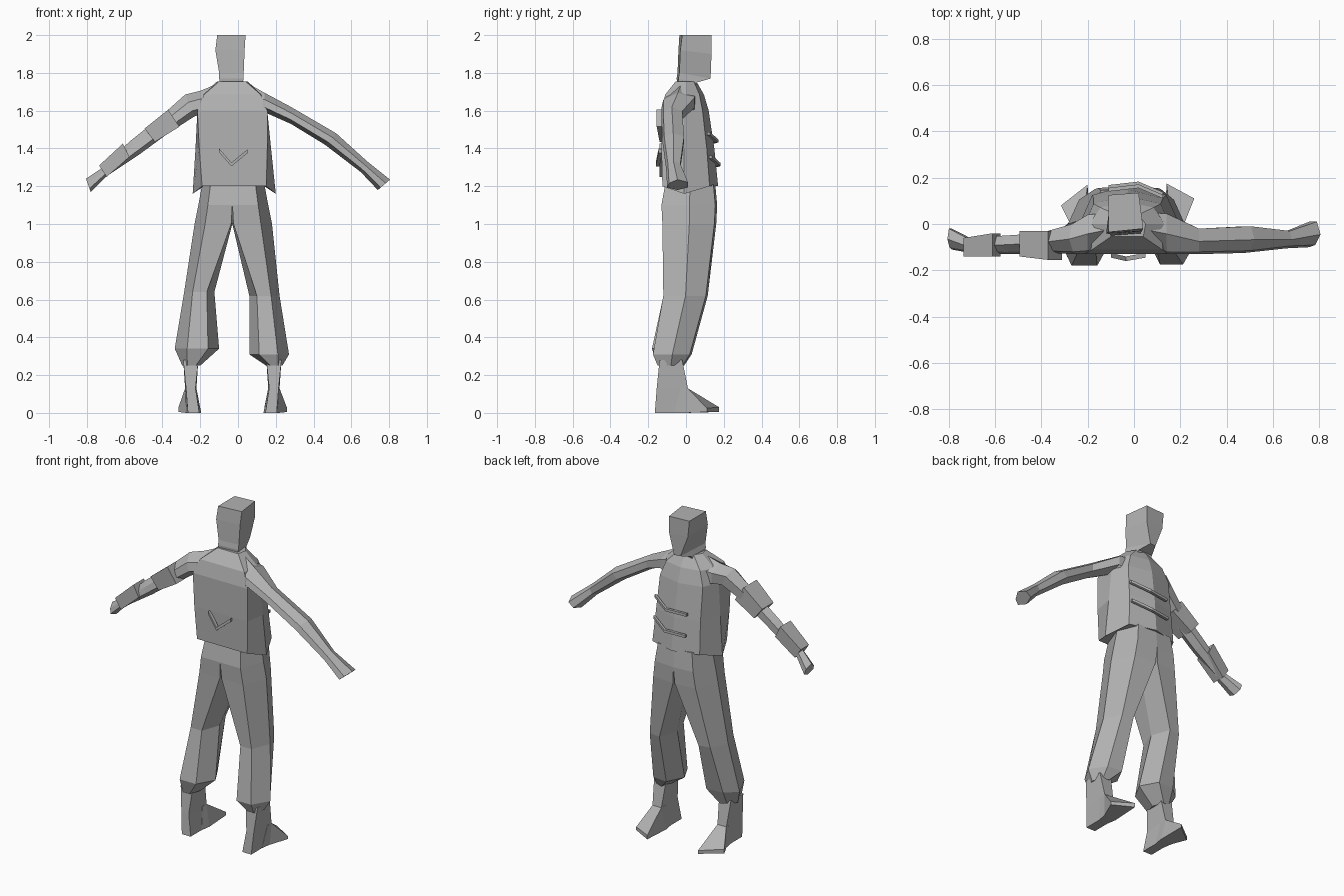
import bpy, bmesh
from mathutils import Vector

if "Cube" in bpy.data.objects:
    bpy.data.objects.remove(bpy.data.objects["Cube"])

grey = bpy.data.materials.new("plain grey")
grey.diffuse_color = (0.45, 0.45, 0.45, 1)
grey.use_nodes = True
grey.node_tree.nodes["Principled BSDF"].inputs["Base Color"].default_value = grey.diffuse_color


def loft(name, rings):
    """Skin a list of equal-length point rings and cap both ends."""
    bm = bmesh.new()
    rows = [[bm.verts.new(p) for p in r] for r in rings]
    n = len(rows[0])
    for a, b in zip(rows, rows[1:]):
        for i in range(n):
            j = (i + 1) % n
            bm.faces.new((a[i], a[j], b[j], b[i]))
    bm.faces.new(rows[0][::-1])
    bm.faces.new(rows[-1])
    bmesh.ops.recalc_face_normals(bm, faces=bm.faces)
    me = bpy.data.meshes.new(name)
    bm.to_mesh(me)
    bm.free()
    me.materials.append(grey)
    ob = bpy.data.objects.new(name, me)
    bpy.context.collection.objects.link(ob)
    return ob


def body_ring(z, cx, back, side, front, y0, ym, y1, drop=0):
    """Flat back, wide sides and a pointed front."""
    yf = ym + (y1 - ym) * 0.75
    return [(cx - back, y0, z), (cx + back, y0, z), (cx + side, ym, z - drop),
            (cx + front, yf, z), (cx, y1, z), (cx - front, yf, z), (cx - side, ym, z - drop)]


def leg_ring(z, inner, outer, y0, y1, square=0.25, shift=0):
    """Six-sided leg section; square = 0 gives a flat inner side that meets the other leg."""
    w, ym = outer - inner, (y0 + y1) / 2
    return [(inner + w * square, y0, z), (outer - w * .28, y0, z), (outer, ym + shift, z),
            (outer - w * .3, y1 - .01, z), (inner + w * square, y1, z), (inner, ym, z)]


def arm_ring(top, bottom, y0, y1):
    """Six-sided tilted arm section between a top and a bottom (x, z) point."""
    t, b = Vector((top[0], 0, top[1])), Vector((bottom[0], 0, bottom[1]))
    ym = (y0 + y1) / 2
    return [tuple(t.lerp(b, f) + Vector((0, y, 0))) for f, y in
            ((0, ym), (.35, y0 + .01), (.75, y0), (1, ym), (.75, y1), (.25, y1))]


# Head: tapered block, slightly turned, narrowing to a jutting chin
loft("head", [
    [(-.09, -.04, 1.72), (.02, -.04, 1.72), (.02, .05, 1.73), (-.08, .05, 1.73)],
    [(-.10, -.05, 1.77), (.03, -.04, 1.77), (.015, .06, 1.75), (-.08, .06, 1.75)],
    [(-.10, -.045, 1.80), (.03, -.035, 1.80), (-.01, .13, 1.77), (-.05, .125, 1.77)],
    [(-.12, -.04, 1.92), (.035, -.03, 1.92), (.02, .135, 1.90), (-.10, .125, 1.90)],
    [(-.11, -.035, 2.0), (.04, -.02, 2.0), (.02, .135, 2.0), (-.11, .125, 2.0)],
])

# Jacket body, hem dropping at the sides
loft("jacket", [
    body_ring(1.20, -.02, .17, .22, .16, -.125, -.01, .17, .04),
    body_ring(1.40, -.025, .18, .20, .15, -.13, -.01, .15),
    body_ring(1.60, -.03, .185, .185, .145, -.13, -.01, .12),
    body_ring(1.685, -.03, .15, .16, .115, -.11, 0, .095),
    body_ring(1.755, -.03, .07, .08, .05, -.055, 0, .055),
])

# Trouser legs meeting at the seat, baggy below the knee, gathered at the ankle
loft("left_trouser_leg", [leg_ring(*r) for r in (
    (1.21, -.03, -.19, -.11, .155, 0), (1.10, -.03, -.21, -.13, .165, 0),
    (1.0, -.03, -.23, -.125, .16, .03), (.64, -.125, -.285, -.115, .115),
    (.34, -.10, -.335, -.18, .03, .25, .035), (.25, -.20, -.295, -.15, -.01))])
loft("right_trouser_leg", [leg_ring(*r) for r in (
    (1.21, -.03, .14, -.11, .155, 0), (1.10, -.03, .16, -.13, .165, 0),
    (1.0, -.03, .18, -.125, .16, .03), (.62, .06, .22, -.12, .115),
    (.31, .06, .27, -.175, .03), (.25, .15, .235, -.15, -.01))])


def foot(name, ankle, heel, toe):
    """Shin narrowing to the ankle, then a wedge to a splayed toe edge."""
    (a0, a1), (h0, h1) = ankle, heel
    mid = (a0 + a1) / 2
    loft(name + "_ankle", [
        [(a0, -.14, .28), (a1, -.14, .28), (a1, -.02, .28), (a0, -.02, .28)],
        [(mid - .025, -.155, .13), (mid + .025, -.155, .13), (mid + .03, .01, .13), (mid - .03, .01, .13)],
        [(h0, -.165, 0), (h1, -.165, 0), (h1, 0, 0), (h0, 0, 0)]])
    (x0, y0), (x1, y1) = toe
    loft(name + "_shoe", [
        [(h0, -.06, 0), (h1, -.06, 0), (mid + .03, -.03, .13), (mid - .03, -.03, .13)],
        [(h0 - .01, 0, 0), (h1 + .01, 0, 0), (mid + .03, .01, .13), (mid - .03, .01, .13)],
        [(x0, y0, .005), (x1, y1, .005), (x1, y1, .025), (x0, y0, .03)]])


foot("left", (-.29, -.21), (-.265, -.205), ((-.315, .08), (-.20, .17)))
foot("right", (.15, .23), (.145, .205), ((.14, .175), (.26, .11)))

# Arms with broad shoulders and flared hands
loft("left_arm", [arm_ring(*r) for r in (
    ((-.09, 1.75), (-.12, 1.50), -.09, .05), ((-.20, 1.705), (-.20, 1.58), -.125, .04),
    ((-.28, 1.685), (-.23, 1.57), -.13, .0),
    ((-.42, 1.56), (-.37, 1.48), -.125, -.04), ((-.57, 1.44), (-.52, 1.37), -.13, -.05),
    ((-.73, 1.29), (-.70, 1.25), -.125, -.06), ((-.805, 1.24), (-.78, 1.17), -.11, -.02))])
loft("right_arm", [arm_ring(*r) for r in (
    ((.03, 1.757), (.06, 1.50), -.09, .05), ((.14, 1.695), (.145, 1.59), -.13, .045),
    ((.28, 1.62), (.28, 1.53), -.13, -.02), ((.52, 1.48), (.46, 1.42), -.125, -.01),
    ((.68, 1.335), (.65, 1.275), -.105, -.03), ((.805, 1.235), (.74, 1.18), -.10, .01))])


def box_section(top, bottom, y0, y1):
    return [(top[0], y0, top[1]), (top[0], y1, top[1]),
            (bottom[0], y1, bottom[1]), (bottom[0], y0, bottom[1])]


# Cuffs on the left arm
loft("upper_arm_cuff", [box_section((-.37, 1.605), (-.31, 1.515), -.155, -.03),
                        box_section((-.495, 1.505), (-.44, 1.435), -.14, -.03)])
loft("forearm_cuff", [box_section((-.61, 1.425), (-.575, 1.355), -.14, -.04),
                      box_section((-.735, 1.31), (-.695, 1.25), -.14, -.06)])


def strip(name, pts, t):
    """Thin bent strip through three points."""
    loft(name, [[(x, y - t, z - t), (x, y + t, z - t), (x, y + t, z + t), (x, y - t, z + t)]
                for x, y, z in pts])


# Bent strips on back and front of the jacket
strip("back_chevron", [(-.10, -.135, 1.39), (-.035, -.15, 1.315), (.05, -.135, 1.385)], .01)
for i, z in enumerate((1.315, 1.44)):
    y = .165 - .012 * i
    strip("front_strip_%d" % i, [(-.11, y - .005, z - .005), (.02, y + .01, z), (.125, y - .035, z + .04)], .008)
